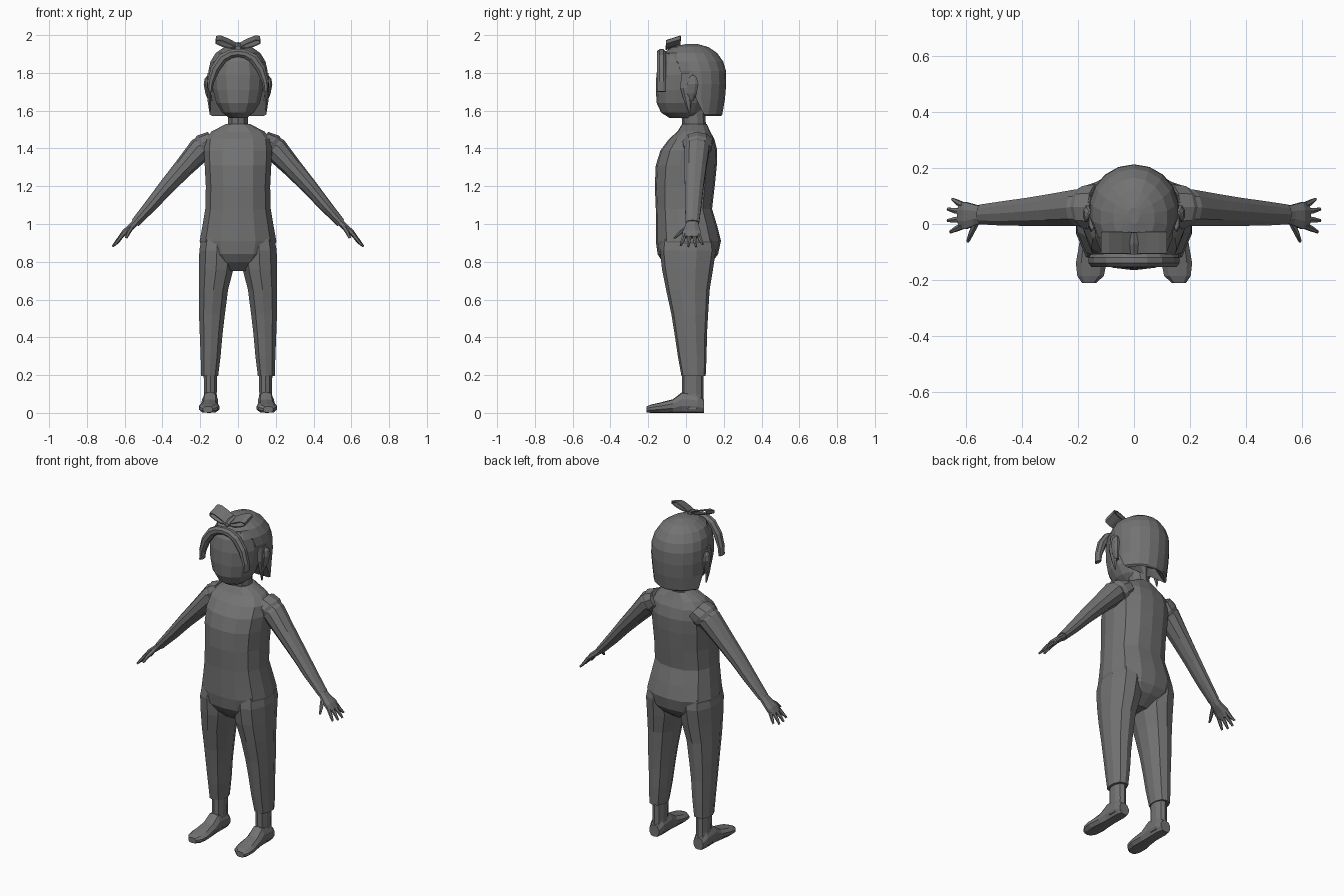
import bpy, math
from mathutils import Vector

X, Y, Z = Vector((1, 0, 0)), Vector((0, 1, 0)), Vector((0, 0, 1))
grey = bpy.data.materials.new("dark_grey")
grey.diffuse_color = (0.17, 0.17, 0.17, 1)


def make(name, verts, faces, mirror=False, thick=0):
    me = bpy.data.meshes.new(name)
    me.from_pydata([tuple(v) for v in verts], [], faces)
    me.materials.append(grey)
    ob = bpy.data.objects.new(name, me)
    bpy.context.collection.objects.link(ob)
    if thick:
        ob.modifiers.new("Thickness", "SOLIDIFY").thickness = thick
    if mirror:
        m = ob.modifiers.new("Mirror", "MIRROR")
        m.use_mirror_merge = False
    return ob


def loft(name, secs, u=X, v=Y, n=12, p=2.0, mirror=False, fix=None):
    """Skin sections (x, y, z, radius_u, radius_v); v=None follows the path."""
    verts, faces = [], []
    cs = [Vector(s[:3]) for s in secs]
    for i, s in enumerate(secs):
        t = cs[min(i + 1, len(cs) - 1)] - cs[max(i - 1, 0)]
        w = v if v else t.cross(u).normalized()
        for k in range(n):
            a = 2 * math.pi * (k + 0.5) / n
            c, d = math.cos(a), math.sin(a)
            q = (abs(c) ** p + abs(d) ** p) ** (-1 / p)
            pt = cs[i] + u * (s[3] * c * q) + w * (s[4] * d * q)
            verts.append(fix(pt) if fix else pt)
    for i in range(len(secs) - 1):
        for k in range(n):
            a, b = i * n + k, i * n + (k + 1) % n
            faces.append((a, b, b + n, a + n))
    faces.append(tuple(range(n))[::-1])
    faces.append(tuple(range(len(verts) - n, len(verts))))
    return make(name, verts, faces, mirror)


def upright(rows):
    """Rows of (z, half width, front y, back y) as sections."""
    return [(0, (f + b) / 2, z, w, (b - f) / 2) for z, w, f, b in rows]


# Torso, from crotch to neck
loft("torso", upright([
    (0.75, 0.07, -0.07, 0.07), (0.80, 0.14, -0.125, 0.14),
    (0.84, 0.185, -0.15, 0.17), (0.91, 0.205, -0.16, 0.185),
    (0.99, 0.19, -0.16, 0.165), (1.08, 0.175, -0.16, 0.138),
    (1.20, 0.172, -0.165, 0.152), (1.31, 0.178, -0.16, 0.163),
    (1.39, 0.182, -0.135, 0.165), (1.45, 0.175, -0.09, 0.15),
    (1.49, 0.142, -0.045, 0.128), (1.53, 0.062, -0.02, 0.11)]), n=14, p=2.5)
loft("neck", upright([(1.48, 0.07, -0.03, 0.11), (1.53, 0.055, -0.02, 0.105),
                      (1.64, 0.055, -0.03, 0.10)]), n=10)

# Trouser legs, ankles and feet
loft("trouser_leg", [
    (0.150, 0.04, 0.195, 0.046, 0.064), (0.145, 0.033, 0.30, 0.054, 0.076),
    (0.142, 0.025, 0.42, 0.062, 0.086), (0.138, 0.020, 0.52, 0.070, 0.097),
    (0.130, 0.010, 0.65, 0.079, 0.115), (0.116, 0.008, 0.76, 0.093, 0.135),
    (0.112, 0.010, 0.86, 0.095, 0.148), (0.110, 0.010, 0.92, 0.085, 0.14)],
    n=10, p=2.5, mirror=True)
loft("ankle", [(0.148, 0.035, 0.02, 0.042, 0.058), (0.146, 0.036, 0.10, 0.035, 0.056),
               (0.146, 0.036, 0.22, 0.038, 0.056)], n=10, mirror=True)
loft("foot", [
    (0.148, 0.094, 0.035, 0.032, 0.035), (0.148, 0.06, 0.05, 0.043, 0.05),
    (0.148, -0.02, 0.055, 0.042, 0.055), (0.150, -0.07, 0.036, 0.046, 0.036),
    (0.153, -0.14, 0.027, 0.055, 0.027), (0.155, -0.185, 0.022, 0.048, 0.022),
    (0.160, -0.21, 0.018, 0.026, 0.016)], v=Z, n=10, p=3, mirror=True)

# Arms with a shoulder cap, then the hands
loft("arm", [
    (0.13, 0.06, 1.435, 0.068, 0.062), (0.20, 0.058, 1.395, 0.068, 0.066),
    (0.29, 0.050, 1.295, 0.060, 0.052), (0.38, 0.043, 1.195, 0.052, 0.042),
    (0.46, 0.038, 1.10, 0.046, 0.034), (0.545, 0.034, 1.005, 0.037, 0.024)],
    u=Y, v=None, n=10, mirror=True)
loft("shoulder_cap", [(0.13, 0.06, 1.44, 0.085, 0.058), (0.168, 0.06, 1.41, 0.08, 0.076),
                      (0.185, 0.06, 1.395, 0.07, 0.07)],
     u=Y, v=None, n=10, mirror=True)
loft("palm", [
    (0.535, 0.034, 1.015, 0.030, 0.019), (0.565, 0.032, 0.985, 0.038, 0.018),
    (0.60, 0.030, 0.957, 0.050, 0.016), (0.622, 0.030, 0.93, 0.048, 0.012)],
    u=Y, v=None, n=8, p=2.5, mirror=True)
for i, (y0, y1, tip) in enumerate([(0.067, 0.088, 0.648), (0.043, 0.053, 0.664),
                                   (0.018, 0.012, 0.664), (-0.007, -0.028, 0.655)]):
    loft(f"finger_{i + 1}", [
        (0.61, y0, 0.945, 0.012, 0.011),
        ((0.615 + tip) / 2, (y0 + y1) / 2, 0.912, 0.011, 0.009),
        (tip, y1, 0.88 + (0.664 - tip) * 0.8, 0.006, 0.006)],
        u=Y, v=None, n=6, mirror=True)
loft("thumb", [(0.56, 0.01, 0.985, 0.016, 0.012), (0.58, -0.03, 0.955, 0.014, 0.011),
               (0.592, -0.06, 0.925, 0.007, 0.007)], u=Y, v=None, n=6, mirror=True)

# Head and ears
loft("head", upright([
    (1.56, 0.045, -0.085, 0.06), (1.59, 0.085, -0.132, 0.08),
    (1.64, 0.117, -0.155, 0.10), (1.71, 0.135, -0.160, 0.12),
    (1.79, 0.142, -0.157, 0.13), (1.86, 0.130, -0.145, 0.13),
    (1.91, 0.100, -0.115, 0.12), (1.935, 0.05, -0.06, 0.09)]), n=14, p=2.2)
loft("ear", [(0.145, 0.025, 1.65, 0.012, 0.014), (0.158, 0.032, 1.69, 0.016, 0.026),
             (0.166, 0.036, 1.74, 0.017, 0.032), (0.164, 0.036, 1.77, 0.013, 0.024),
             (0.158, 0.036, 1.785, 0.006, 0.010)], n=8, mirror=True)


# Bobbed hair, cut back from the face below the crown
def hairline(pt):
    z = pt.z
    if z < 1.75:
        edge = 0.10 - (z - 1.57) * 0.5
    else:
        edge = 0.01 - (z - 1.75) * 0.95
    return Vector((pt.x, max(pt.y, edge), z))


loft("hair", upright([
    (1.63, 0.06, 0.09, 0.13), (1.572, 0.138, -0.10, 0.186),
    (1.58, 0.153, -0.10, 0.192), (1.66, 0.156, -0.10, 0.206),
    (1.74, 0.161, -0.10, 0.213), (1.81, 0.159, -0.11, 0.212),
    (1.86, 0.148, -0.125, 0.197), (1.905, 0.120, -0.12, 0.165),
    (1.936, 0.075, -0.075, 0.12), (1.953, 0.020, 0.0, 0.06)]),
    n=18, fix=hairline)
loft("side_lock", [(0.150, 0.015, 1.80, 0.012, 0.04), (0.153, 0.0, 1.72, 0.013, 0.03),
                   (0.152, 0.01, 1.65, 0.010, 0.02), (0.148, 0.018, 1.59, 0.004, 0.004)],
     n=6, mirror=True)
# Rolled fringe arching over the forehead
arch = [(0.148, 1.70, 0.012), (0.145, 1.75, 0.019), (0.122, 1.82, 0.026),
        (0.082, 1.877, 0.027), (0.04, 1.90, 0.025)]
arch = arch + [(0, 1.906, 0.022)] + [(-x, z, r) for x, z, r in reversed(arch)]
loft("fringe", [(x, -0.130, z, 0.025, r) for x, z, r in arch], u=Y, v=None, n=8)

# Ribbon bow: two loops and a knot
path = [(0.0, 1.943), (0.045, 1.968), (0.09, 1.986), (0.117, 1.984),
        (0.118, 1.966), (0.085, 1.95), (0.045, 1.94)]
half = Vector((0, 0.038, 0.012))
mid = [Vector((x, -0.067, z)) for x, z in path]
n = len(path)
make("bow_loop", [m - half for m in mid] + [m + half for m in mid],
     [(i, (i + 1) % n, (i + 1) % n + n, i + n) for i in range(n)],
     mirror=True, thick=0.006)
loft("bow_knot", [(0, -0.108, 1.932, 0.014, 0.012), (0, -0.07, 1.945, 0.018, 0.014),
                  (0, -0.03, 1.952, 0.014, 0.012)], v=Z, n=6)

# Recalculate outward normals
import bmesh
for ob in bpy.data.objects:
    bm = bmesh.new()
    bm.from_mesh(ob.data)
    bmesh.ops.recalc_face_normals(bm, faces=bm.faces)
    bm.to_mesh(ob.data)
    bm.free()
